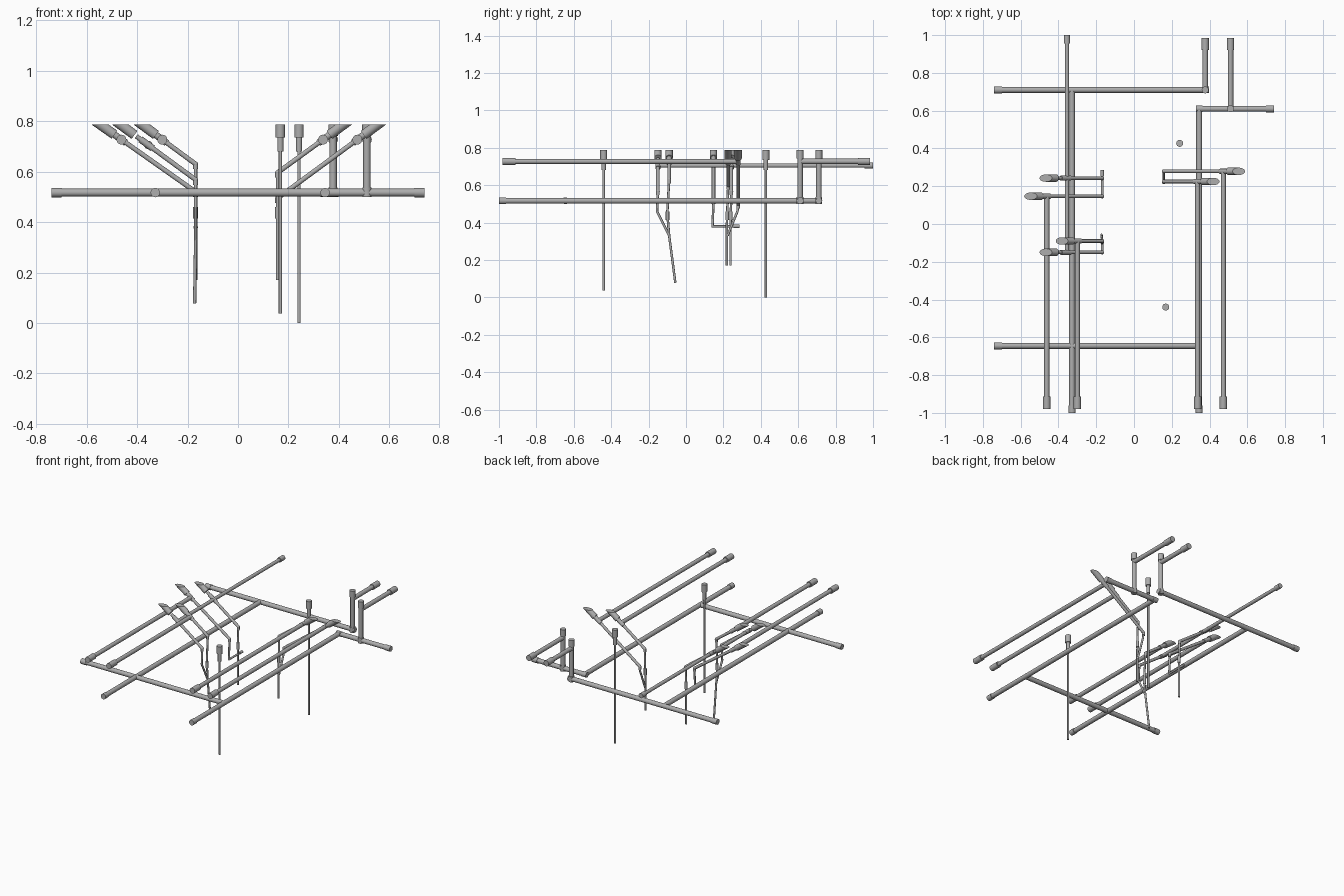
import bpy, bmesh, math
from mathutils import Vector, Matrix

if "Cube" in bpy.data.objects:
    bpy.data.objects.remove(bpy.data.objects["Cube"])

grey = bpy.data.materials.new("pipe grey")
grey.use_nodes = True
COL = (0.42, 0.42, 0.42, 1)
grey.diffuse_color = COL
grey.node_tree.nodes["Principled BSDF"].inputs["Base Color"].default_value = COL

TOP = 0.787     # level where all upward ends are cut flush
MAIN = 0.517    # main pipe level
BRANCH = 0.727  # branch pipe level
FEED = 0.705    # small feed pipe level


def tube(name, points, radius, cut=False):
    """Straight round pipe pieces along points, with ball joints between."""
    pts = [Vector(p) for p in points]
    bm = bmesh.new()
    for a, b in zip(pts, pts[1:]):
        d = b - a
        m = Matrix.Translation((a + b) / 2) @ d.to_track_quat('Z', 'Y').to_matrix().to_4x4()
        bmesh.ops.create_cone(bm, cap_ends=True, segments=20, radius1=radius,
                              radius2=radius, depth=d.length, matrix=m)
    for p in pts[1:-1]:
        bmesh.ops.create_uvsphere(bm, u_segments=16, v_segments=10, radius=radius * 1.04,
                                  matrix=Matrix.Translation(p))
    if cut:
        geom = bm.verts[:] + bm.edges[:] + bm.faces[:]
        res = bmesh.ops.bisect_plane(bm, geom=geom, plane_co=(0, 0, TOP),
                                     plane_no=(0, 0, 1), clear_outer=True)
        rim = [e for e in res["geom_cut"] if isinstance(e, bmesh.types.BMEdge)]
        bmesh.ops.holes_fill(bm, edges=rim, sides=0)
    for f in bm.faces:
        f.smooth = True
    for e in bm.edges:
        e.smooth = e.calc_face_angle(0) < math.radians(35)
    me = bpy.data.meshes.new(name)
    bm.to_mesh(me)
    bm.free()
    me.materials.append(grey)
    ob = bpy.data.objects.new(name, me)
    bpy.context.collection.objects.link(ob)
    return ob


def capped(name, points, radius, cap_radius, length):
    """Pipe whose last end carries a wider socket."""
    tube(name, points, radius)
    a, b = Vector(points[-2]), Vector(points[-1])
    tube(name + "_socket", [b - (b - a).normalized() * length, b], cap_radius)


# Main pipes
R, RC = 0.0155, 0.0185
capped("back_main", [(0.38, 0.71, MAIN), (-0.74, 0.71, MAIN)], R, RC, 0.04)
capped("front_main", [(0.345, -0.645, MAIN), (-0.74, -0.645, MAIN)], R, RC, 0.04)
capped("right_main", [(-0.328, 0.71, MAIN), (-0.328, -1, MAIN)], R, RC, 0.038)
capped("left_main", [(0.345, 0.61, MAIN), (0.345, -1, MAIN)], R, RC, 0.038)
capped("left_back_main", [(0.345, 0.61, MAIN), (0.74, 0.61, MAIN)], R, RC, 0.04)

# Risers at the back, each with a branch leaving backwards
for side, x, y in (("inner", 0.377, 0.71), ("outer", 0.511, 0.61)):
    capped(side + "_riser", [(x, y, MAIN), (x, y, TOP)], 0.0145, 0.0185, 0.045)
    tube(side + "_riser_joint", [(x, y, MAIN - 0.018), (x, y, MAIN + 0.02)], 0.018)
    capped(side + "_back_branch", [(x, y, BRANCH), (x, 0.985, BRANCH)], 0.0145, 0.0195, 0.065)
for side, x, y in (("back", 0.38, 0.71), ("left", 0.345, 0.61)):
    tube(side + "_elbow", [(x - 0.018, y, MAIN), (x + 0.018, y, MAIN)], 0.017)

# Long branches running to the front
for name, x, y in (("right_outer", -0.462, 0.147), ("right_inner", -0.3, -0.09),
                   ("left_inner", 0.337, 0.225), ("left_outer", 0.473, 0.279)):
    capped(name + "_branch", [(x, y, BRANCH), (x, -0.98, BRANCH)], 0.0135, 0.0195, 0.068)

# Small feed pipe running to the back
capped("feed_pipe", [(-0.355, -0.15, FEED), (-0.355, 1, FEED)], 0.0115, 0.0165, 0.045)


def sloped(name, x_low, y, z_low, x_join, z_join):
    """Sloped pipe rising from the drop through its junction to a flush-cut mouth."""
    low, join = Vector((x_low, y, z_low)), Vector((x_join, y, z_join))
    d = (join - low).normalized()
    tube(name + "_slope", [low, join + d * 0.06], 0.0095)
    tube(name + "_tee", [join - d * 0.022, join + d * 0.04], 0.0135)
    mouth = join + d * ((TOP - z_join) / d.z)
    tube(name + "_mouth", [mouth - d * 0.07, mouth + d * 0.06], 0.0195, cut=True)
    tube(name + "_elbow", [low + d * 0.012, low, low - Vector((0, 0, 0.02))], 0.0095)


RX, LX = -0.168, 0.157
sloped("right_back_outer", RX, 0.147, 0.52, -0.462, BRANCH)
sloped("right_back_inner", RX, 0.243, 0.568, -0.355, FEED)
sloped("right_front_inner", RX, -0.09, 0.63, -0.3, BRANCH)
sloped("right_front_outer", RX, -0.15, 0.568, -0.355, FEED)
sloped("left_inner", LX, 0.225, 0.596, 0.337, BRANCH)
sloped("left_outer", LX, 0.279, 0.495, 0.473, BRANCH)

# Thin drops below the sloped pipes
r = 0.0065
tube("right_back_drop", [(RX, 0.243, 0.568), (RX, 0.238, 0.4), (RX, 0.238, 0.17)], r)
tube("right_back_link", [(RX, 0.147, 0.52), (RX, 0.142, 0.38), (RX, 0.285, 0.38)], r)
tube("right_back_link_end", [(RX, 0.255, 0.38), (RX, 0.285, 0.38)], 0.009)
tube("right_front_drop", [(RX, -0.09, 0.63), (RX, -0.1, 0.45), (RX, -0.09, 0.33),
                          (RX - 0.004, -0.057, 0.078)], r)
tube("right_front_link", [(RX, -0.15, 0.568), (RX, -0.155, 0.46), (RX, -0.09, 0.33)], r)
tube("left_drop", [(LX, 0.225, 0.596), (LX, 0.219, 0.4), (LX, 0.219, 0.17)], r)
tube("left_link", [(LX, 0.279, 0.495), (LX, 0.275, 0.46), (LX, 0.222, 0.33)], r)

# Sleeves on the drops
for name, x, y in (("right_back", RX, 0.239), ("right_front", RX, -0.099), ("left", LX, 0.22)):
    tube(name + "_sleeve", [(x, y, 0.415), (x, y, 0.46)], 0.0095)

# Free-standing vertical posts with stepped sockets
for name, x, y, foot in (("back", 0.242, 0.427, 0), ("front", 0.168, -0.44, 0.037)):
    tube(name + "_post", [(x, y, foot), (x, y, 0.7)], 0.0065)
    tube(name + "_post_neck", [(x, y, 0.68), (x, y, 0.745)], 0.012)
    tube(name + "_post_socket", [(x, y, 0.735), (x, y, TOP)], 0.0185)
